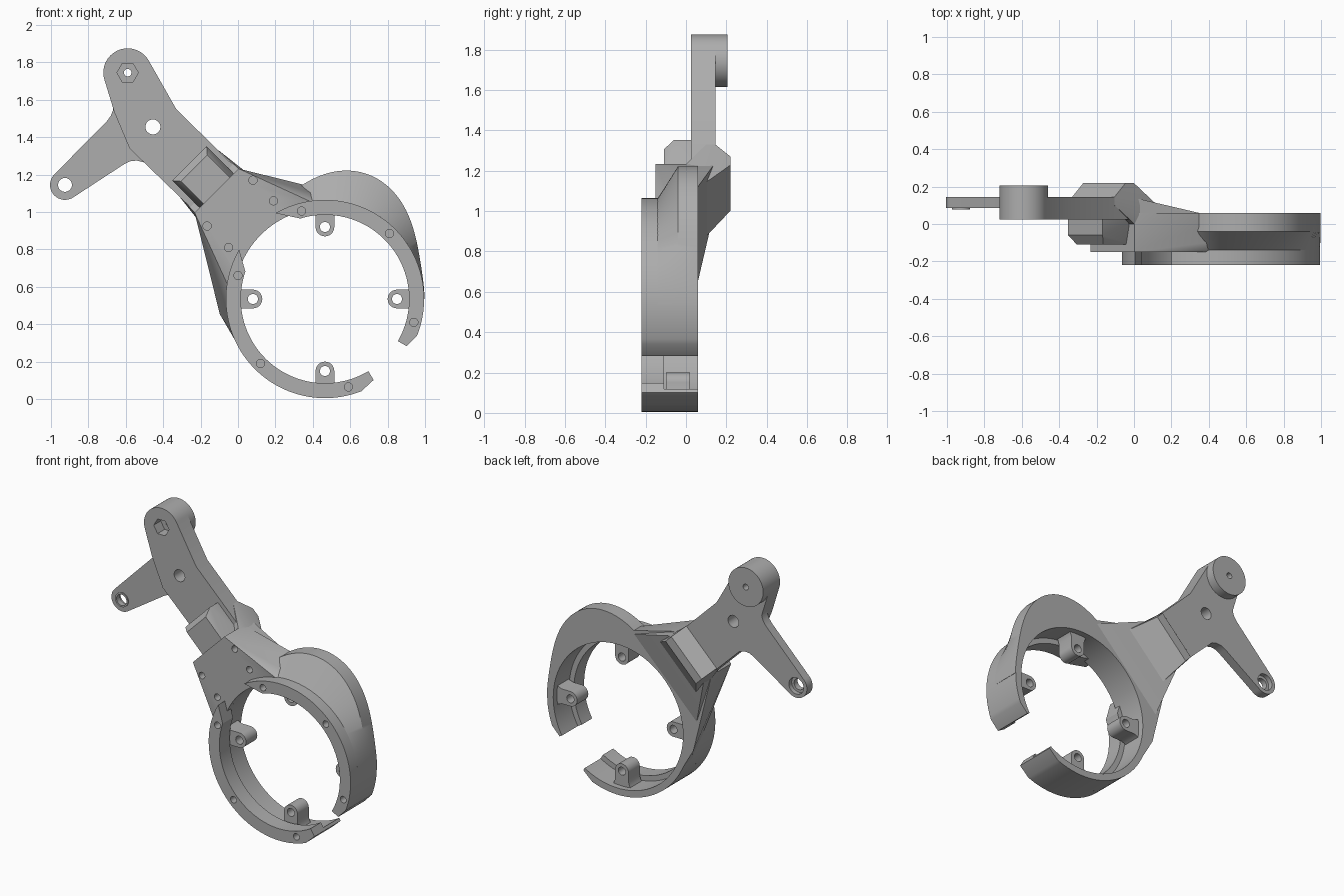
import bpy, bmesh
from math import sin, cos, radians, sqrt, pi

if "Cube" in bpy.data.objects:
    bpy.data.objects.remove(bpy.data.objects["Cube"], do_unlink=True)

grey = bpy.data.materials.new("plain grey")
grey.use_nodes = True
grey.diffuse_color = (0.42, 0.42, 0.42, 1)
grey.node_tree.nodes["Principled BSDF"].inputs["Base Color"].default_value = grey.diffuse_color

CX, CZ = 0.465, 0.535      # ring centre
R_OUT, R_WALL, R_IN = 0.53, 0.485, 0.45
S = sqrt(0.5)


def polar(r, deg, c=(CX, CZ)):
    return (c[0] + r * cos(radians(deg)), c[1] + r * sin(radians(deg)))


def arc(c, r, a0, a1, n):
    return [polar(r, a0 + (a1 - a0) * i / n, c) for i in range(n + 1)]


def uv(u, v):
    """Point at u along the arm axis and v across it, from the ring centre."""
    return (CX + (v - u) * S, CZ + (u + v) * S)


def make(name, bm):
    bmesh.ops.recalc_face_normals(bm, faces=bm.faces)
    me = bpy.data.meshes.new(name)
    bm.to_mesh(me)
    bm.free()
    me.materials.append(grey)
    ob = bpy.data.objects.new(name, me)
    bpy.context.collection.objects.link(ob)
    return ob


def prism(name, pts, y0, y1):
    bm = bmesh.new()
    face = bm.faces.new([bm.verts.new((x, y0, z)) for x, z in pts])
    new = bmesh.ops.extrude_face_region(bm, geom=[face])["geom"]
    verts = [g for g in new if isinstance(g, bmesh.types.BMVert)]
    bmesh.ops.translate(bm, verts=verts, vec=(0, y1 - y0, 0))
    return make(name, bm)


def disc(name, c, r, y0, y1, n=32):
    return prism(name, arc(c, r, 0, 360 - 360 / n, n - 1), y0, y1)


def hull(name, layers):
    """Convex solid from (u, v, y) corners mirrored across the arm axis."""
    bm = bmesh.new()
    for u, v, y in layers:
        for side in (-v, v):
            x, z = uv(u, side)
            bm.verts.new((x, y, z))
    out = bmesh.ops.convex_hull(bm, input=bm.verts)
    bmesh.ops.delete(bm, geom=[v for v in out["geom_interior"]
                               if isinstance(v, bmesh.types.BMVert)], context='VERTS')
    bmesh.ops.dissolve_limit(bm, angle_limit=0.01, verts=bm.verts, edges=bm.edges)
    return make(name, bm)


def activate(ob):
    bpy.ops.object.select_all(action='DESELECT')
    ob.select_set(True)
    bpy.context.view_layer.objects.active = ob


def cut(ob, c, r, y0=-0.5, y1=0.5, n=32):
    cutter = disc("cutter", c, r, y0, y1, n)
    cutter.hide_render = True
    mod = ob.modifiers.new("cut", 'BOOLEAN')
    mod.operation, mod.object = 'DIFFERENCE', cutter
    activate(ob)
    bpy.ops.object.modifier_apply(modifier=mod.name)
    bpy.data.objects.remove(cutter, do_unlink=True)


# Open ring: back wall and the two parts of the front flange
END = 0.505
wall = prism("ring_wall", arc((CX, CZ), R_OUT, -21.5, 291.5, 110) + [polar(END, 301)]
             + arc((CX, CZ), R_WALL, 301, -30, 110) + [polar(END, -30)], -0.115, 0.06)
flange_right = prism("ring_flange_right", arc((CX, CZ), R_OUT, -21.5, 120, 50)
                     + arc((CX, CZ), R_IN, 107, -30, 50) + [polar(END, -30)], -0.22, -0.11)
flange_left = prism("ring_flange_left", arc((CX, CZ), R_OUT, 150, 291.5, 50)
                    + [polar(END, 301)] + arc((CX, CZ), R_IN, 301, 161, 50), -0.22, -0.11)
for c in ((0.34, 1.005), (0.81, 0.885), (0.94, 0.41)):
    cut(flange_right, c, 0.022, -0.3, -0.16, 20)
for c in ((0.59, 0.065), (0.12, 0.19), (0.0, 0.66)):
    cut(flange_left, c, 0.022, -0.3, -0.16, 20)

# Four mounting tabs pointing inwards
for i, name in enumerate(("left", "top", "right", "bottom")):
    a = i * pi / 2
    local = [(0.505, 0.075), (0.475, 0.06), (0.45, 0.05)]
    local += arc((0.385, 0), 0.05, 90, 270, 16)
    local += [(r, -t) for r, t in reversed(local[:3])]
    pts = [(CX + r * cos(a) - t * sin(a), CZ + r * sin(a) + t * cos(a)) for r, t in local]
    tab = prism("mounting_tab_" + name, pts, -0.10, 0.02)
    cut(tab, polar(0.385, i * 90), 0.027)

# Swept bulge on the upper outside of the ring
bm = bmesh.new()
rows = []
for i in range(57):
    deg = 2 * i
    r = R_OUT + 0.002 + 0.173 * max(0, sin(radians(1.25 * deg))) ** 3
    section = ((R_WALL, 0.06), (r, 0.06), (r, -0.04), (R_OUT, -0.14), (R_WALL, -0.14))
    row = []
    for rad, y in section:
        x, z = polar(rad, deg)
        row.append(bm.verts.new((x, y, z)))
    rows.append(row)
for a, b in zip(rows, rows[1:]):
    for j in range(5):
        k = (j + 1) % 5
        bm.faces.new((a[j], a[k], b[k], b[j]))
bm.faces.new(rows[0])
bm.faces.new(rows[-1])
make("ring_bulge", bm)

# Hub plate that spreads from the arm onto the ring
hub = hull("hub_plate", [(0.82, 0.166, -0.15), (0.42, 0.315, -0.15), (0.82, 0.166, 0.06),
                         (0.40, 0.41, 0.06), (0.34, 0.455, 0.06), (0.17, 0.5, 0.06),
                         (0.17, 0.49, -0.06)])
cut(hub, (CX, CZ), R_WALL, n=120)
for c in ((0.08, 1.17), (0.19, 1.06), (-0.165, 0.925), (-0.05, 0.81)):
    cut(hub, c, 0.022, -0.3, -0.10, 20)

# Clamp around the arm, front and back
hull("clamp_front", [(0.78, 0.13, 0.03), (1.025, 0.13, 0.03), (1.025, 0.13, -0.06),
                     (0.99, 0.10, -0.11), (0.78, 0.10, -0.11)])
back = hull("clamp_back", [(0.82, 0.16, 0.22), (0.88, 0.16, 0.22), (0.965, 0.16, 0.145),
                           (0.965, 0.16, 0.10), (0.82, 0.166, 0.0), (0.62, 0.20, 0.06),
                           (0.62, 0.20, 0.0)])
cut(back, (CX, CZ), R_WALL, n=120)
# Wings that blend the back of the hub into the ring
wings = hull("hub_back_wings", [(0.82, 0.166, 0.14), (0.82, 0.166, 0.04), (0.62, 0.27, 0.07),
                                (0.50, 0.33, 0.06), (0.44, 0.30, 0.04)])
cut(wings, (CX, CZ), R_WALL, n=120)

# Main arm with a round boss at its top
TOP, PIVOT, EYE = (-0.59, 1.745), (-0.455, 1.455), (-0.925, 1.145)
arm = prism("main_arm", [uv(0.75, -0.16), uv(0.75, 0.16), (-0.33, 1.55)]
            + arc(TOP, 0.13, 30, 200, 32) + [(-0.66, 1.53), (-0.58, 1.34)], 0.025, 0.145)
cut(arm, PIVOT, 0.04)
boss = disc("arm_boss", TOP, 0.13, 0.025, 0.205, 64)
for part in (arm, boss):
    cut(part, TOP, 0.02)
    cut(part, TOP, 0.057, -0.2, 0.10, 6)

# Thin side arm with an eye at its end
side = prism("side_arm", arc(EYE, 0.08, 135, 303, 28)
             + [(-0.61, 1.255), (-0.575, 1.272), (-0.54, 1.275), (-0.48, 1.26), (-0.52, 1.38),
                (-0.60, 1.58), (-0.665, 1.58), (-0.668, 1.545), (-0.68, 1.515), (-0.70, 1.487)],
             0.085, 0.145)
cut(side, EYE, 0.045)
cut(side, EYE, 0.055, 0.115, 0.3)
rim = disc("eye_rim", EYE, 0.048, 0.078, 0.115)
cut(rim, EYE, 0.037)

# Smooth curved surfaces while keeping edges crisp
for ob in list(bpy.context.scene.objects):
    if ob.type == 'MESH' and ob.data.materials and ob.data.materials[0] == grey:
        activate(ob)
        bpy.ops.object.shade_smooth_by_angle(angle=radians(25))
